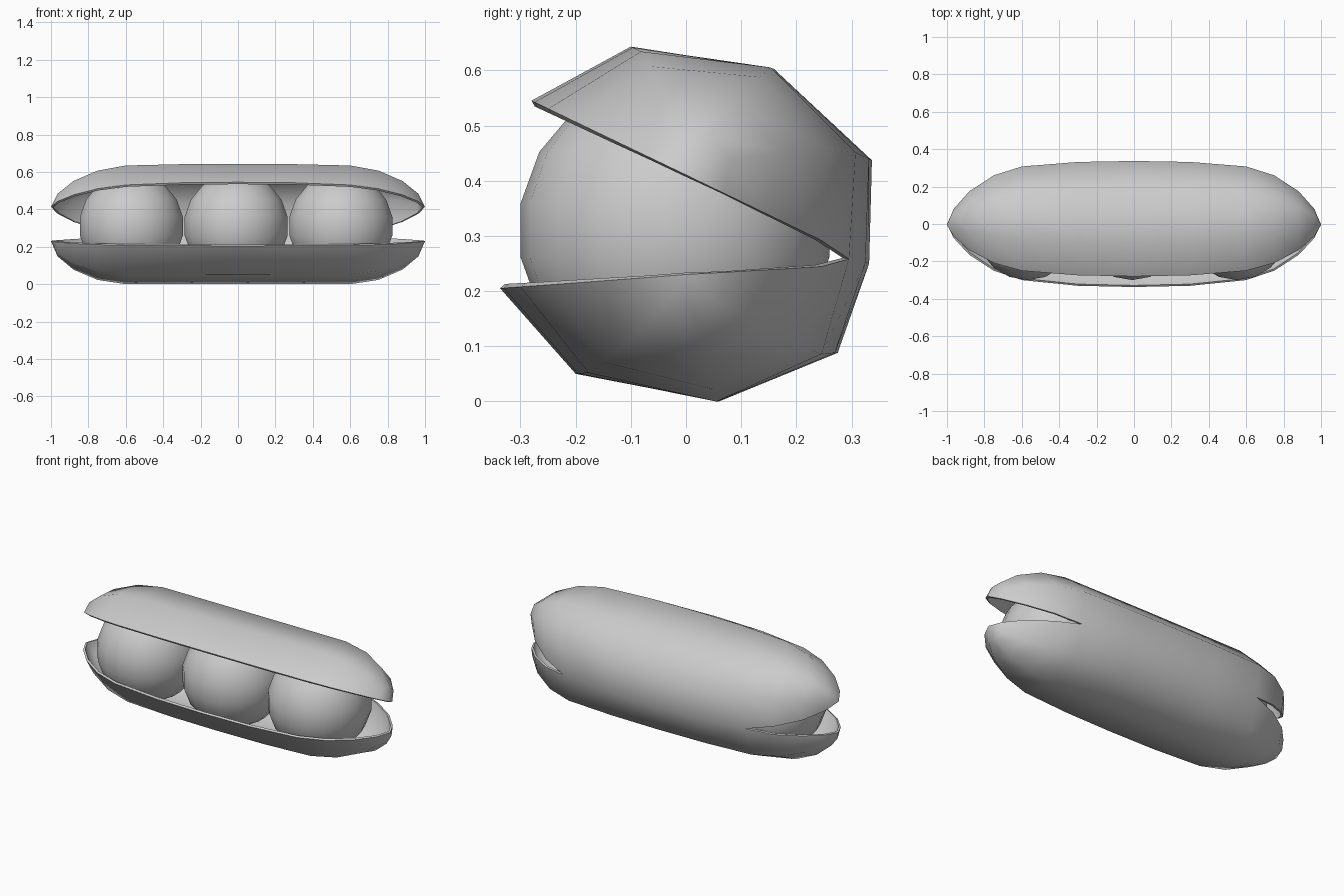
import bpy, bmesh, math
from mathutils import Vector

if "Cube" in bpy.data.objects:
    bpy.data.objects.remove(bpy.data.objects["Cube"])

# Stations along the pod: x, width scale, depth scale
HALF = [(0.3, 0.98, 1.0), (0.6, 0.89, 1.0), (0.75, 0.74, 0.90),
        (0.88, 0.49, 0.66), (0.965, 0.22, 0.35), (1.0, 0.0, 0.0)]
STATIONS = [(-x, w, d) for x, w, d in reversed(HALF)] + [(0, 1, 1)] + HALF

# Cross-sections (y, z) from hinge to front lip
UPPER = [(0.332, 0.25), (0.337, 0.437), (0.16, 0.602), (-0.10, 0.643), (-0.28, 0.545)]
LOWER = [(0.332, 0.25), (0.275, 0.088), (0.06, 0.0), (-0.20, 0.05), (-0.337, 0.205)]


def scaled(p, pivot, rim, w, d):
    """Scale a section point along the rim and across it."""
    v = Vector(p) - pivot
    n = Vector((-rim.y, rim.x))
    return pivot + rim * v.dot(rim) * w + n * v.dot(n) * d


def add_valve(bm, section, pivot):
    pivot = Vector(pivot)
    rim = (Vector(section[-1]) - Vector(section[0])).normalized()
    rows = []
    for x, w, d in STATIONS:
        pts = [scaled(p, pivot, rim, w, d) for p in section]
        if abs(x) <= 0.6:
            # closed hinge shared by both valves
            pts[0] = Vector((0.332 * w, 0.25 + 0.073 * (1 - w)))
        if w == 0:
            rows.append([bm.verts.new((x, pivot.x, pivot.y))] * len(pts))
        else:
            rows.append([bm.verts.new((x, p.x, p.y)) for p in pts])
    for a, b in zip(rows, rows[1:]):
        for i in range(len(section) - 1):
            quad = [a[i], b[i], b[i + 1], a[i + 1]]
            bm.faces.new(list(dict.fromkeys(quad)))


# Pod: two valves welded along the hinge, then thickened inwards
bm = bmesh.new()
add_valve(bm, UPPER, (-0.005, 0.413))
add_valve(bm, LOWER, (0.0, 0.23))
bmesh.ops.remove_doubles(bm, verts=bm.verts[:], dist=0.001)
bmesh.ops.recalc_face_normals(bm, faces=bm.faces[:])
bm.normal_update()
centre = Vector((0, 0, 0.32))
if sum(f.normal.dot(f.calc_center_median() - centre) for f in bm.faces) < 0:
    bmesh.ops.reverse_faces(bm, faces=bm.faces[:])
mesh = bpy.data.meshes.new("pod")
bm.to_mesh(mesh)
bm.free()
pod = bpy.data.objects.new("pod", mesh)
bpy.context.collection.objects.link(pod)
bpy.context.view_layer.objects.active = pod
pod.select_set(True)
solid = pod.modifiers.new("thickness", 'SOLIDIFY')
solid.thickness = 0.012
solid.offset = -1
bpy.ops.object.modifier_apply(modifier=solid.name)
bpy.ops.object.shade_smooth_by_angle(angle=math.radians(65))

# Three peas in a row
for name, x in (("pea_left", -0.57), ("pea_middle", -0.01), ("pea_right", 0.55)):
    bpy.ops.mesh.primitive_uv_sphere_add(segments=18, ring_count=9, radius=0.284,
                                         location=(x, -0.02, 0.31))
    bpy.context.object.name = name
    bpy.ops.object.shade_smooth()
